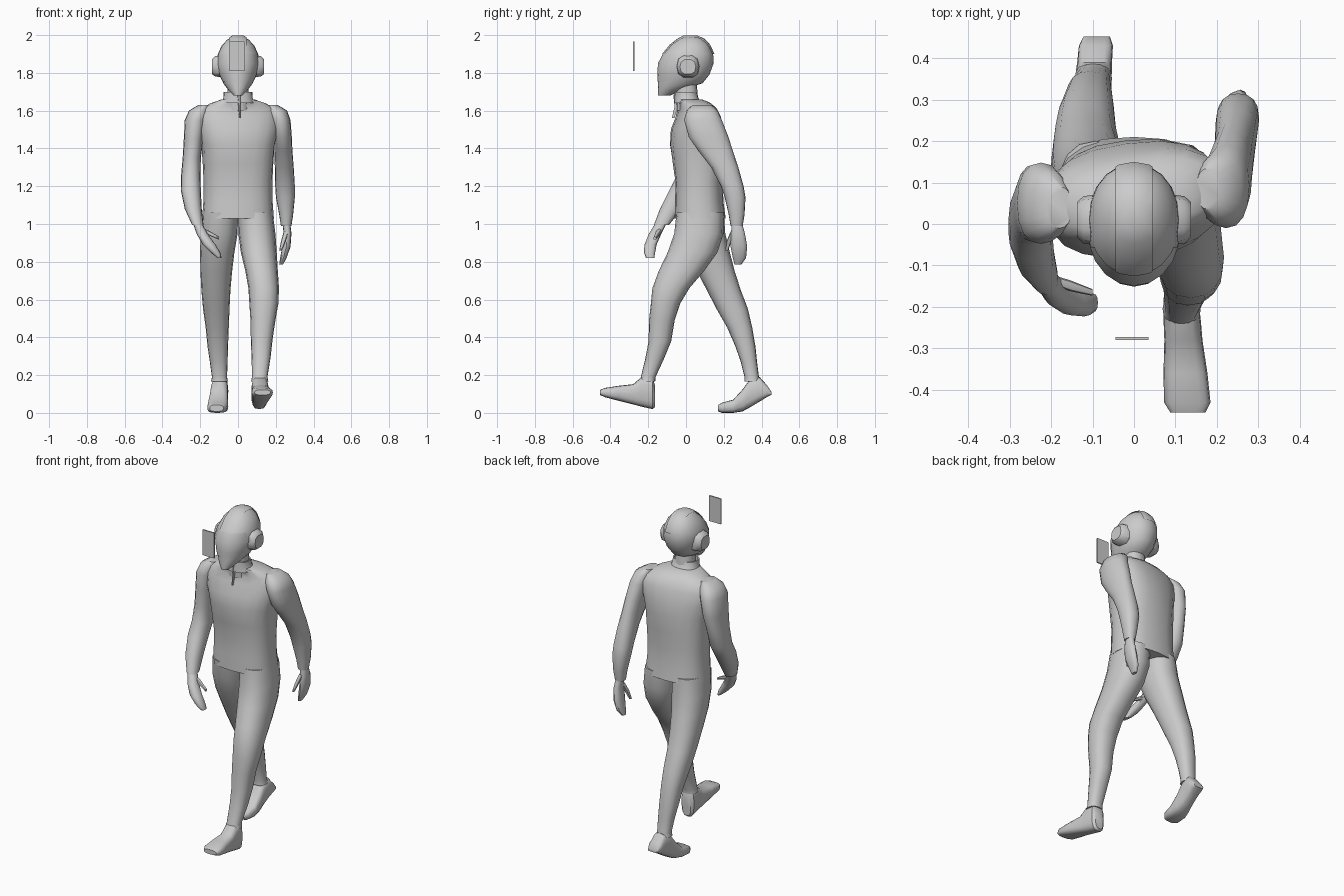
import bpy, bmesh
from math import cos, sin, pi, radians
from mathutils import Vector

AXES = {'z': (0, 1), 'y': (0, 2), 'x': (1, 2)}


def finish(name, bm, angle=40):
    bmesh.ops.recalc_face_normals(bm, faces=bm.faces)
    me = bpy.data.meshes.new(name)
    bm.to_mesh(me)
    bm.free()
    me.shade_smooth()
    me.set_sharp_from_angle(angle=radians(angle))
    ob = bpy.data.objects.new(name, me)
    bpy.context.collection.objects.link(ob)
    return ob


def loft_bm(rings, axis='z', n=16, p=2.3, caps=True):
    """Skin superellipse rings (x, y, z, radius1, radius2[, yaw])."""
    bm = bmesh.new()
    i, j = AXES[axis]
    loops = []
    for x, y, z, r1, r2, *yaw in rings:
        a = radians(yaw[0]) if yaw else 0
        loop = []
        for k in range(n):
            t = 2 * pi * k / n
            c, s = cos(t), sin(t)
            u = r1 * abs(c) ** (2 / p) * (1 if c > 0 else -1)
            v = r2 * abs(s) ** (2 / p) * (1 if s > 0 else -1)
            co = Vector((x, y, z))
            co[i] += u * cos(a) - v * sin(a)
            co[j] += u * sin(a) + v * cos(a)
            loop.append(bm.verts.new(co))
        loops.append(loop)
    for A, B in zip(loops, loops[1:]):
        for k in range(n):
            m = (k + 1) % n
            bm.faces.new((A[k], A[m], B[m], B[k]))
    if caps:
        bm.faces.new(loops[0])
        bm.faces.new(loops[-1])
    return bm


def loft(name, rings, **kw):
    return finish(name, loft_bm(rings, **kw))


def box(name, lo, hi):
    bm = bmesh.new()
    bmesh.ops.create_cube(bm, size=1)
    for v in bm.verts:
        v.co = [(a + b) / 2 + c * (b - a) for a, b, c in zip(lo, hi, v.co)]
    return finish(name, bm)


# Jacket body, slightly twisted towards the shoulders
loft("jacket", [
    (0, .075, 1.03, .190, .135), (0, .07, 1.12, .183, .128),
    (0, .07, 1.22, .182, .125), (0, .065, 1.32, .187, .135, 3),
    (0, .06, 1.42, .195, .143, 6), (0, .06, 1.50, .215, .135, 8),
    (0, .065, 1.57, .222, .112, 8), (0, .06, 1.61, .200, .098, 8),
    (0, .045, 1.64, .145, .085, 6), (0, .015, 1.66, .085, .07)], n=20, p=2.5)

# Sleeves
loft("left_sleeve", [
    (.18, .085, 1.63, .03, .05), (.205, .085, 1.60, .055, .082),
    (.222, .09, 1.55, .056, .100), (.233, .12, 1.46, .052, .105),
    (.240, .155, 1.39, .048, .092), (.245, .205, 1.30, .050, .072),
    (.249, .245, 1.20, .052, .060), (.251, .260, 1.14, .050, .055),
    (.255, .268, 1.05, .037, .042), (.255, .268, .99, .028, .032)])
loft("right_sleeve", [
    (-.18, .04, 1.63, .03, .05), (-.205, .045, 1.60, .055, .08),
    (-.224, .05, 1.55, .058, .098), (-.235, .05, 1.45, .052, .095),
    (-.245, .04, 1.35, .048, .080), (-.250, .02, 1.25, .052, .072),
    (-.250, -.02, 1.18, .053, .068), (-.237, -.08, 1.08, .045, .058),
    (-.213, -.13, .995, .030, .040)])

# Hands and thumbs
loft("left_hand", [
    (.257, .27, 1.0, .020, .028), (.262, .275, .95, .021, .037),
    (.256, .28, .88, .022, .044), (.240, .283, .82, .017, .035),
    (.228, .275, .785, .010, .018)], n=12)
loft("left_thumb", [(.255, .25, .96, .013, .014), (.24, .228, .91, .012, .013),
                    (.225, .215, .86, .007, .008)], n=8)
loft("right_hand", [
    (-.213, -.135, 1.0, .024, .030), (-.188, -.165, .945, .030, .033),
    (-.152, -.188, .89, .034, .032), (-.120, -.193, .85, .026, .030),
    (-.098, -.190, .82, .011, .022)], n=12)
loft("right_thumb", [(-.195, -.135, .97, .012, .013), (-.15, -.15, .95, .013, .012),
                     (-.10, -.165, .925, .008, .008)], n=8, axis='x')

# Trousers: forward left leg and trailing right leg
loft("left_leg", [
    (.092, .075, 1.06, .092, .125), (.100, .068, .95, .098, .130),
    (.110, .035, .85, .095, .132), (.125, -.025, .75, .086, .120),
    (.136, -.08, .66, .081, .098), (.137, -.108, .58, .077, .078),
    (.132, -.128, .49, .066, .068), (.125, -.138, .38, .057, .060),
    (.122, -.165, .29, .050, .050), (.115, -.20, .19, .041, .039),
    (.115, -.205, .165, .046, .042)])
loft("right_leg", [
    (-.092, .075, 1.06, .092, .125), (-.100, .088, .95, .098, .120),
    (-.110, .118, .85, .091, .114), (-.115, .158, .75, .084, .100),
    (-.117, .20, .65, .077, .090), (-.115, .245, .55, .070, .083),
    (-.110, .285, .45, .061, .066), (-.107, .315, .35, .054, .053),
    (-.102, .333, .27, .047, .043), (-.098, .348, .19, .040, .038),
    (-.098, .350, .165, .045, .041)])

# Shoes: (y, sole z, top z, half width) profiles lofted along y


def shoe(name, x0, x1, prof):
    y0, y1 = prof[0][0], prof[-1][0]
    loft(name, [(x0 + (x1 - x0) * (y - y0) / (y1 - y0), y, (lo + hi) / 2, w, (hi - lo) / 2)
                for y, lo, hi, w in prof], axis='y', n=16, p=3)


shoe("left_shoe", .112, .130, [
    (-.165, .03, .15, .028), (-.178, .02, .19, .042), (-.235, .033, .19, .045),
    (-.28, .045, .152, .046), (-.36, .065, .143, .053), (-.43, .083, .132, .056),
    (-.455, .095, .122, .042)])
shoe("right_shoe", -.113, -.09, [
    (.17, .008, .042, .036), (.19, 0, .054, .051), (.25, 0, .07, .055),
    (.30, .008, .125, .049), (.34, .03, .18, .045), (.39, .06, .19, .042),
    (.43, .085, .145, .041), (.452, .096, .112, .032)])

# Neck, collar and zip
loft("neck", [(0, .01, 1.60, .06, .06), (0, 0, 1.76, .055, .055)])
loft("collar", [(0, .012, 1.64, .092, .075), (0, .002, 1.665, .078, .064),
                (0, -.002, 1.70, .076, .058), (0, -.002, 1.70, .068, .05),
                (0, 0, 1.66, .066, .05)], n=20, caps=False)
loft("zip", [(.01, -.068, 1.56, .003, .008), (.008, -.052, 1.62, .006, .01),
             (.005, -.060, 1.685, .010, .008)], n=6)

# Helmet, with visor and crest cut from slightly larger copies
HEAD = [(0, -.115, 1.68, .022, .033), (0, -.085, 1.71, .052, .064),
        (0, -.03, 1.745, .078, .118), (0, -.012, 1.79, .099, .136),
        (0, 0, 1.85, .112, .146), (0, .012, 1.90, .107, .132),
        (0, .02, 1.945, .086, .103), (0, .025, 1.975, .058, .070),
        (0, .022, 1.993, .026, .034)]
loft("helmet", HEAD, n=20, p=2.1)


def shell(name, scale, planes):
    bm = loft_bm(HEAD, n=20, p=2.1)
    mid = Vector((0, 0, 1.84))
    for v in bm.verts:
        v.co = mid + (v.co - mid) * scale
    for co, no in planes:
        bmesh.ops.bisect_plane(bm, geom=bm.verts[:] + bm.edges[:] + bm.faces[:],
                               plane_co=co, plane_no=no, clear_outer=True)
    finish(name, bm)


shell("visor", 1.02, [((0, -.055, 0), (0, 1, 0)), ((0, 0, 1.90), (0, 0, 1)),
                      ((0, 0, 1.755), (0, 0, -1))])
shell("crest", 1.04, [((.045, 0, 0), (1, 0, 0)), ((-.045, 0, 0), (-1, 0, 0)),
                      ((0, 0, 1.90), (0, 0, -1))])

# Ear pods
for side, s in (("left", 1), ("right", -1)):
    loft(side + "_ear_pod", [(s * .085, .01, 1.835, .062, .062), (s * .122, .01, 1.835, .057, .055),
                             (s * .138, .01, 1.832, .042, .040)], axis='x', n=10, p=2.6)

# Floating panel in front of the face
box("floating_panel", (-.045, -.28, 1.81), (.035, -.272, 1.965))
